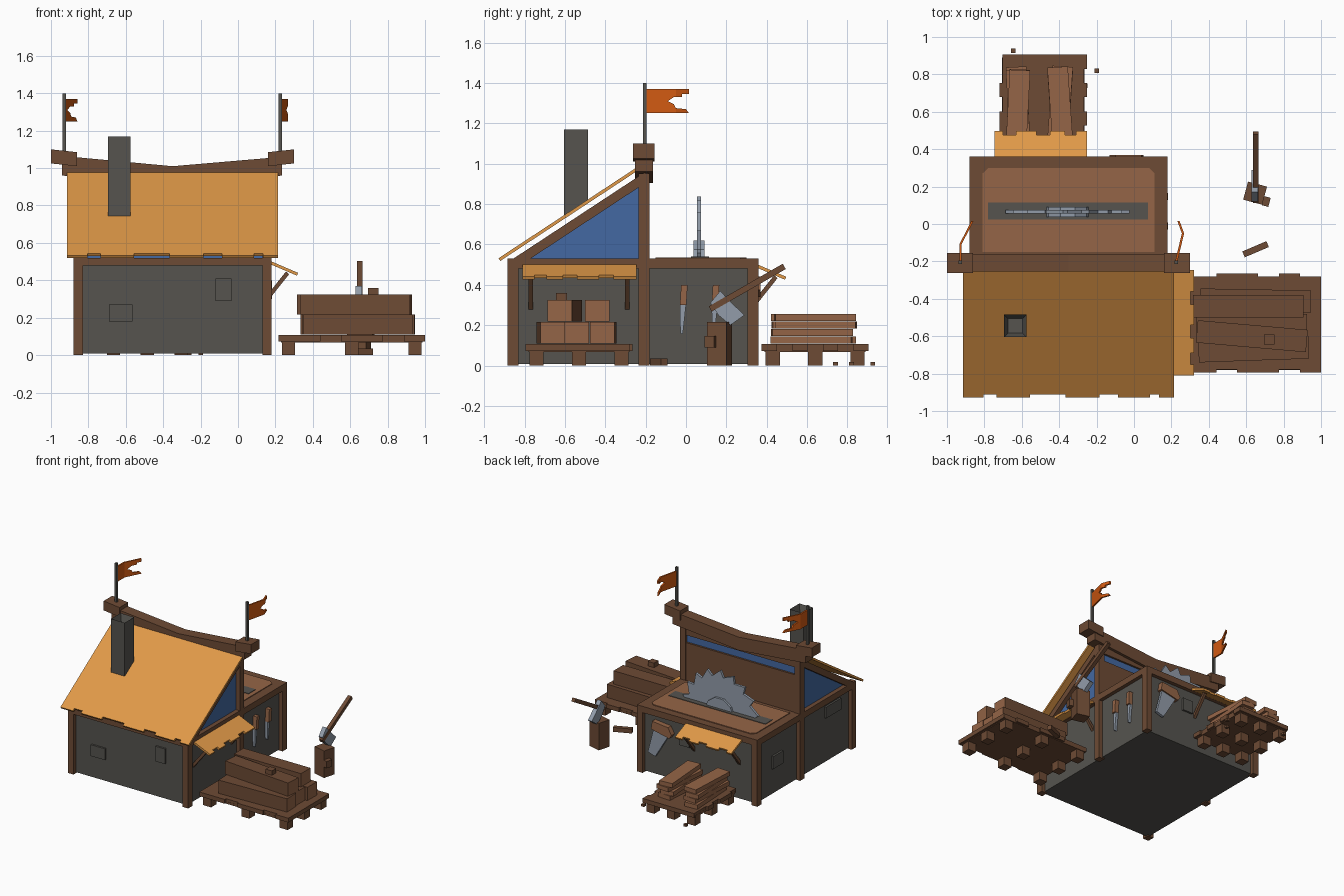
import bpy, bmesh, math, random
from mathutils import Matrix, Vector

random.seed(4)
cube = bpy.data.objects.get("Cube")
if cube:
    bpy.data.objects.remove(cube, do_unlink=True)


def material(name, rgb):
    m = bpy.data.materials.new(name)
    m.use_nodes = True
    m.diffuse_color = (*rgb, 1)
    m.node_tree.nodes["Principled BSDF"].inputs["Base Color"].default_value = (*rgb, 1)
    return m


BROWN = material("dark wood", (.155, .07, .035))
LIGHT = material("cut wood", (.3, .13, .063))
GREY = material("stone grey", (.092, .088, .078))
ROOF = material("roof ochre", (.75, .32, .065))
BLUE = material("window blue", (.056, .14, .36))
STEEL = material("steel", (.29, .335, .4))
FLAG = material("flag orange", (.63, .1, .006))
X, Y, Z = Vector((1, 0, 0)), Vector((0, 1, 0)), Vector((0, 0, 1))


def finish(name, bm, *mats):
    bmesh.ops.recalc_face_normals(bm, faces=bm.faces)
    me = bpy.data.meshes.new(name)
    bm.to_mesh(me)
    bm.free()
    for m in mats:
        me.materials.append(m)
    ob = bpy.data.objects.new(name, me)
    bpy.context.collection.objects.link(ob)
    return ob


def basis(o, x, y):
    x, y = Vector(x).normalized(), Vector(y).normalized()
    m = Matrix((x, y, x.cross(y))).transposed().to_4x4()
    m.translation = o
    return m


def prism(pts, depth, mat4):
    """Outline in local xy, extruded along local z."""
    bm = bmesh.new()
    f = bm.faces.new([bm.verts.new((a, b, 0)) for a, b in pts])
    ext = bmesh.ops.extrude_face_region(bm, geom=[f])["geom"]
    bmesh.ops.translate(bm, vec=(0, 0, depth), verts=[v for v in ext if isinstance(v, bmesh.types.BMVert)])
    bm.transform(mat4)
    return bm


def slab(name, mat, pts, depth, mat4):
    return finish(name, prism(pts, depth, mat4), mat)


def box(name, mat, lo, hi, turn=0, end_mat=None):
    lo, hi = Vector(lo), Vector(hi)
    bm = bmesh.new()
    bmesh.ops.create_cube(bm, size=1, matrix=Matrix.Diagonal((*(hi - lo), 1)))
    if end_mat:
        bm.normal_update()
        for f in bm.faces:
            f.material_index = int(abs(f.normal.x) > .9)
    bm.transform(Matrix.Translation((lo + hi) / 2) @ Matrix.Rotation(math.radians(turn), 4, "Z"))
    return finish(name, bm, mat, *([end_mat] if end_mat else []))


def bar(name, mat, a, b, w, side):
    """Square bar from a to b; side is a direction across it."""
    a, b = Vector(a), Vector(b)
    h = w / 2
    m = basis(a, side, (b - a).cross(Vector(side)))
    d = (b - a).length
    return slab(name, mat, [(-h, -h), (h, -h), (h, h), (-h, h)], d, m)


def sheet(name, w, length, notches, mat4):
    """Roof sheet whose lower edge has square notches (start, end)."""
    pts = [(0, 0)]
    for s, e in notches:
        pts += [(s, 0), (s, .022), (e, .022), (e, 0)]
    slab(name, ROOF, pts + [(w, 0), (w, length), (0, length)], .016, mat4)


# Stone body and timber frame
box("stone_body", GREY, (-.85, -.855, .008), (.15, .33, .5))
for x in (-.88, .13):
    for y, top in ((-.885, .52), (-.235, .95), (.305, .52)):
        box("post", BROWN, (x, y, 0), (x + .05, y + .055, top))
    box("side_beam", BROWN, (x, -.885, .48), (x + .05, .36, .53))
    slab("gable_rafter", BROWN, [(-.885, .51), (-.8, .51), (-.2, .905), (-.2, .96)], .05, basis((x, 0, 0), Y, Z))
box("front_beam", BROWN, (-.88, -.885, .48), (.18, -.83, .52))
box("table_top", BROWN, (-.88, -.2, .48), (.18, .36, .53))

# Loft with windows
slab("loft_windows", BLUE, [(-.86, .5), (-.2, .5), (-.2, .94)], .99, basis((-.845, 0, 0), Y, Z))
box("loft_back_wall", BROWN, (-.87, -.21, .5), (.17, -.185, .83))
box("window_top_rail", BROWN, (-.87, -.21, .89), (.17, -.185, .96))

# Stone plates on the walls
for lo, hi in (((-.69, -.87, .18), (-.565, -.85, .27)), ((-.12, -.87, .29), (-.035, -.85, .41)),
               ((-.865, -.72, .36), (-.85, -.53, .45)), ((-.865, .01, .21), (-.85, .14, .31)),
               ((-.27, .32, .3), (-.18, .345, .4))):
    box("wall_stone", GREY, lo, hi)

# Main roof and two awnings
sheet("roof", 1.13, .835, [(.11, .18), (.36, .55), (.73, .83), (1, 1.05)], basis((-.915, -.92, .518), X, (0, .7, .46)))
notches = [(.06, .12), (.2, .27), (.38, .45)]
sheet("side_awning", .565, .155, notches, basis((.315, -.81, .425), Y, (-.14, 0, .06)))
sheet("back_awning", .495, .155, notches, basis((-.25, .49, .425), -X, (0, -.14, .06)))
for y in (-.77, -.29):
    bar("awning_strut", BROWN, (.13, y, .27), (.265, y, .44), .022, Y)
for x in (-.7, -.3):
    bar("awning_strut", BROWN, (x, .31, .27), (x, .445, .44), .022, X)

# Sagging ridge beam with end blocks
slab("ridge_beam", BROWN, [(-.94, 1.065), (-.35, 1.01), (.235, 1.06), (.235, .96), (-.35, .905), (-.94, .96)],
     .09, basis((0, -.163, 0), X, Z))
for s in (-1, 1):
    pts = [(.65, 1.1), (.51, 1.085), (.51, 1.01), (.65, 1.025)]
    slab("ridge_end_block", BROWN, [(s * a - .35, b) for a, b in pts], .108, basis((0, -.155, 0), X, Z))

# Chimney with a sunken flue
bm = bmesh.new()
bmesh.ops.create_cube(bm, size=1, matrix=Matrix.Translation((-.635, -.545, .93)) @ Matrix.Diagonal((.12, .12, .48, 1)))
bm.normal_update()
top = [f for f in bm.faces if f.normal.z > .9]
bmesh.ops.inset_region(bm, faces=top, thickness=.03)
bmesh.ops.translate(bm, vec=(0, 0, -.06), verts=top[0].verts)
# trim the part that would hang under the roof sheet
bmesh.ops.bisect_plane(bm, geom=bm.verts[:] + bm.edges[:] + bm.faces[:], plane_co=(0, -.92, .52),
                       plane_no=(0, -.46, .7), clear_inner=True)
finish("chimney", bm, GREY)

# Flags: torn outline, bent along the pole side
torn = [(.015, 1.37), (.015, 1.345), (-.02, 1.345), (-.02, 1.33), (-.06, 1.33), (-.09, 1.31), (-.06, 1.295),
        (-.05, 1.275), (0, 1.27), (.015, 1.25)]
for px, bend, x1, x2 in ((-.928, -.11, -.928, -.865), (.226, -.05, .262, .238)):
    bar("flag_pole", GREY, (px, -.205, 1.05), (px, -.205, 1.4), .018, X)
    bm = prism([(-.2, 1.25), (-.2, 1.37)] + torn, .012, basis((-.006, 0, 0), Y, Z))
    bmesh.ops.bisect_plane(bm, geom=bm.verts[:] + bm.edges[:] + bm.faces[:], plane_co=(0, bend, 0), plane_no=Y)
    for v in bm.verts:
        y = v.co.y
        v.co.x += px + (x1 - px) * (y + .2) / (bend + .2) if y < bend else x1 + (x2 - x1) * (y - bend) / (.015 - bend)
    finish("flag", bm, FLAG)

# Saw table: inlay, slot, toothed blade and hub
inlay = [(-.81, -.15), (.11, -.15), (.11, .27), (.08, .3), (-.78, .3), (-.81, .27)]
slab("table_inlay", LIGHT, inlay, .008, Matrix.Translation((0, 0, .528)))
box("blade_slot", GREY, (-.78, .025, .53), (.075, .115, .54))
teeth, pts = 18, []
for i in range(teeth):
    for r, k in ((.337, 0), (.285, .25)):
        a = math.tau * (i + k + .5) / teeth
        pts.append((r * math.cos(a), r * math.sin(a)))
slab("saw_blade", STEEL, pts, .02, basis((-.355, .075, .5), X, Z))
hub = [(.125 * math.cos(math.tau * i / 10), .125 * math.sin(math.tau * i / 10)) for i in range(10)]
slab("saw_hub", STEEL, hub, .054, basis((-.355, .092, .5), X, Z))


# Pallets
def pallet(name, cx, cy, lx, ly, along_x):
    box(name + "_base", BROWN, (cx - lx / 2 + .015, cy - ly / 2 + .015, .068), (cx + lx / 2 - .015, cy + ly / 2 - .015, .085))
    n = 7
    for i in range(n):
        e0, e1 = random.choice((0, .016)), random.choice((0, .016))
        if along_x:
            y = cy - ly / 2 + ly * i / n
            box(name + "_plank", BROWN, (cx - lx / 2 + e0, y, .073), (cx + lx / 2 - e1, y + ly / n, .107))
        else:
            x = cx - lx / 2 + lx * i / n
            box(name + "_plank", BROWN, (x, cy - ly / 2 + e0, .073), (x + lx / n, cy + ly / 2 - e1, .107))
    for i in (-1, 0, 1):
        for j in (-1, 0, 1):
            x, y = cx + i * (lx / 2 - .055), cy + j * (ly / 2 - .055)
            box(name + "_foot", BROWN, (x - .035, y - .035, 0), (x + .035, y + .035, .075))


pallet("log_pallet", .608, -.53, .785, .53, False)
pallet("plank_pallet", -.485, .64, .47, .53, True)

# Squared logs with pale ends
for x, y, z, turn in ((.64, -.67, .11, 2), (.63, -.54, .11, 0), (.65, -.41, .11, -1), (.63, -.6, .218, -5), (.61, -.44, .218, 0)):
    box("log", BROWN, (x - .295, y - .06, z), (x + .295, y + .06, z + .106), turn, LIGHT)
box("log_peg", BROWN, (.695, -.645, .3), (.75, -.59, .36))

# Sawn planks in two stacks
for x, lean in ((-.62, 3), (-.395, -4)):
    for k in range(4):
        z = .109 + k * .037
        dy = random.uniform(-.015, .015)
        box("sawn_plank", LIGHT, (x - .055, .43 + dy, z), (x + .055, .83 + dy, z + .034), lean * (-1) ** k)

# Chopping block with axe
box("chopping_block", BROWN, (.595, .115, 0), (.7, .215, .215), -15)
box("block_knot", BROWN, (.69, .095, .09), (.725, .145, .145), -15)
bar("axe_handle", BROWN, (.65, .12, .28), (.61, .485, .49), .03, X)
slab("axe_head", STEEL, [(.12, .31), (.17, .37), (.21, .325), (.29, .25), (.22, .2), (.16, .25)], .035, basis((.627, 0, 0), Y, Z))

# Chisels on the side wall and hand saw on the back wall
for y in (-.012, .145):
    tool = basis((.148, y, 0), Y, Z)
    slab("chisel_handle", LIGHT, [(-.018, .3), (.014, .3), (.02, .4), (-.012, .4)], .035, tool)
    slab("chisel_blade", STEEL, [(-.016, .16), (-.004, .155), (.012, .3), (-.018, .3)], .022, tool)
wall = basis((0, .36, 0), X, Z)
slab("hand_saw_blade", STEEL, [(-.1, .36), (.03, .39), (.085, .18), (.02, .16)], .02, wall)
slab("hand_saw_handle", LIGHT, [(-.13, .37), (-.11, .34), (.05, .375), (.04, .44), (-.1, .425)], .04, basis((0, .37, 0), X, Z))

# Offcuts on the ground
box("offcut", BROWN, (.58, -.152, 0), (.72, -.118, .035), 23)
for x, y in ((-.645, .925), (-.2, .82), (-.26, .74)):
    box("wood_chip", BROWN, (x - .012, y - .012, 0), (x + .012, y + .012, .018))
